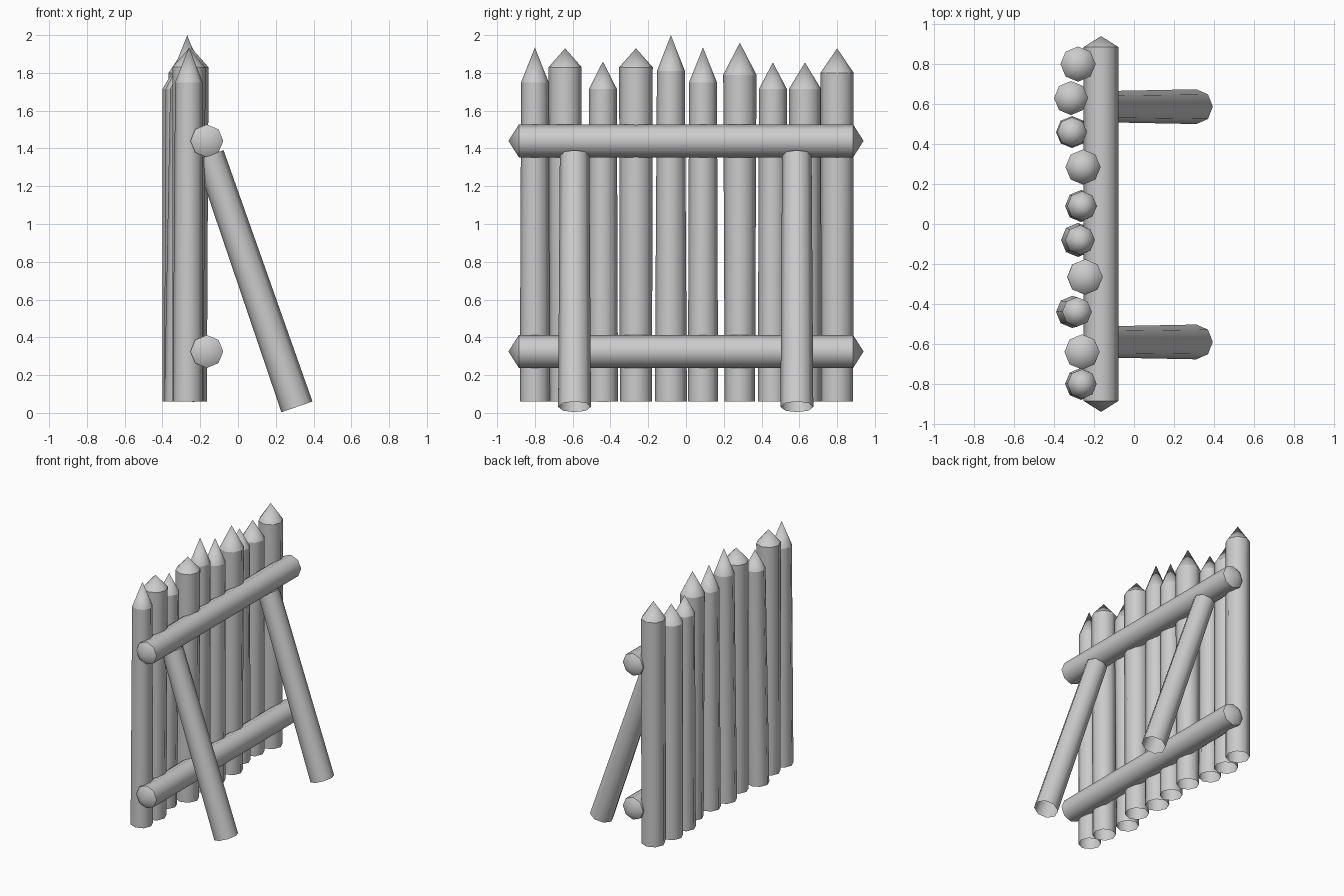
import bpy, bmesh
from math import cos, sin, tau
from mathutils import Vector

cube = bpy.data.objects.get("Cube")
if cube:
    bpy.data.objects.remove(cube)

wood = bpy.data.materials.new("grey_wood")
wood.use_nodes = True
grey = (0.6, 0.6, 0.6, 1)
wood.diffuse_color = grey
wood.node_tree.nodes["Principled BSDF"].inputs["Base Color"].default_value = grey
SIDES = 8


def log(name, start, end, r_start, r_end, start_tip=0, end_tip=0):
    """Eight-sided open log between two points, with optional pointed ends."""
    start, end = Vector(start), Vector(end)
    axis = (end - start).normalized()
    turn = axis.to_track_quat('Z', 'Y')
    bm = bmesh.new()

    def ring(centre, r):
        return [bm.verts.new(centre + turn @ Vector((r * cos(tau * i / SIDES), r * sin(tau * i / SIDES), 0)))
                for i in range(SIDES)]

    low, high = ring(start, r_start), ring(end, r_end)
    apex_low = bm.verts.new(start - axis * start_tip) if start_tip else None
    apex_high = bm.verts.new(end + axis * end_tip) if end_tip else None
    for i in range(SIDES):
        j = (i + 1) % SIDES
        bm.faces.new((low[i], low[j], high[j], high[i]))
        if apex_high:
            bm.faces.new((high[i], high[j], apex_high))
        if apex_low:
            bm.faces.new((low[j], low[i], apex_low))
    for f in bm.faces:
        f.smooth = True
    # Keep the shoulder between shaft and point crisp
    for loop in (low, high):
        for i in range(SIDES):
            bm.edges.get((loop[i], loop[(i + 1) % SIDES])).smooth = False
    mesh = bpy.data.meshes.new(name)
    bm.to_mesh(mesh)
    bm.free()
    mesh.materials.append(wood)
    obj = bpy.data.objects.new(name, mesh)
    bpy.context.collection.objects.link(obj)
    return obj


# Upright stakes: y, bottom x, top x, bottom radius, top radius, shoulder z, tip z
stakes = [
    (-0.80, -0.265, -0.26, 0.08, 0.073, 1.75, 1.935),
    (-0.64, -0.265, -0.26, 0.082, 0.088, 1.83, 1.93),
    (-0.44, -0.31, -0.285, 0.08, 0.074, 1.715, 1.86),
    (-0.265, -0.25, -0.245, 0.085, 0.089, 1.83, 1.93),
    (-0.08, -0.28, -0.27, 0.085, 0.074, 1.81, 2.0),
    (0.09, -0.265, -0.26, 0.08, 0.074, 1.75, 1.935),
    (0.285, -0.255, -0.255, 0.08, 0.088, 1.79, 1.96),
    (0.46, -0.31, -0.31, 0.08, 0.074, 1.715, 1.855),
    (0.63, -0.315, -0.315, 0.085, 0.085, 1.715, 1.855),
    (0.80, -0.28, -0.28, 0.085, 0.088, 1.80, 1.93),
]
for n, (y, x0, x1, r0, r1, shoulder, tip) in enumerate(stakes, 1):
    log(f"stake_{n}", (x0, y, 0.06), (x1, y, shoulder), r0, r1, end_tip=tip - shoulder)

# Horizontal rails, pointed at both ends
for name, z in (("lower_rail", 0.325), ("upper_rail", 1.44)):
    log(name, (-0.165, -0.885, z), (-0.165, 0.885, z), 0.087, 0.087, 0.055, 0.055)

# Slanted support braces
for name, y in (("right_brace", -0.59), ("left_brace", 0.587)):
    log(name, (0.312, y, 0.032), (-0.15, y, 1.365), 0.087, 0.078)
